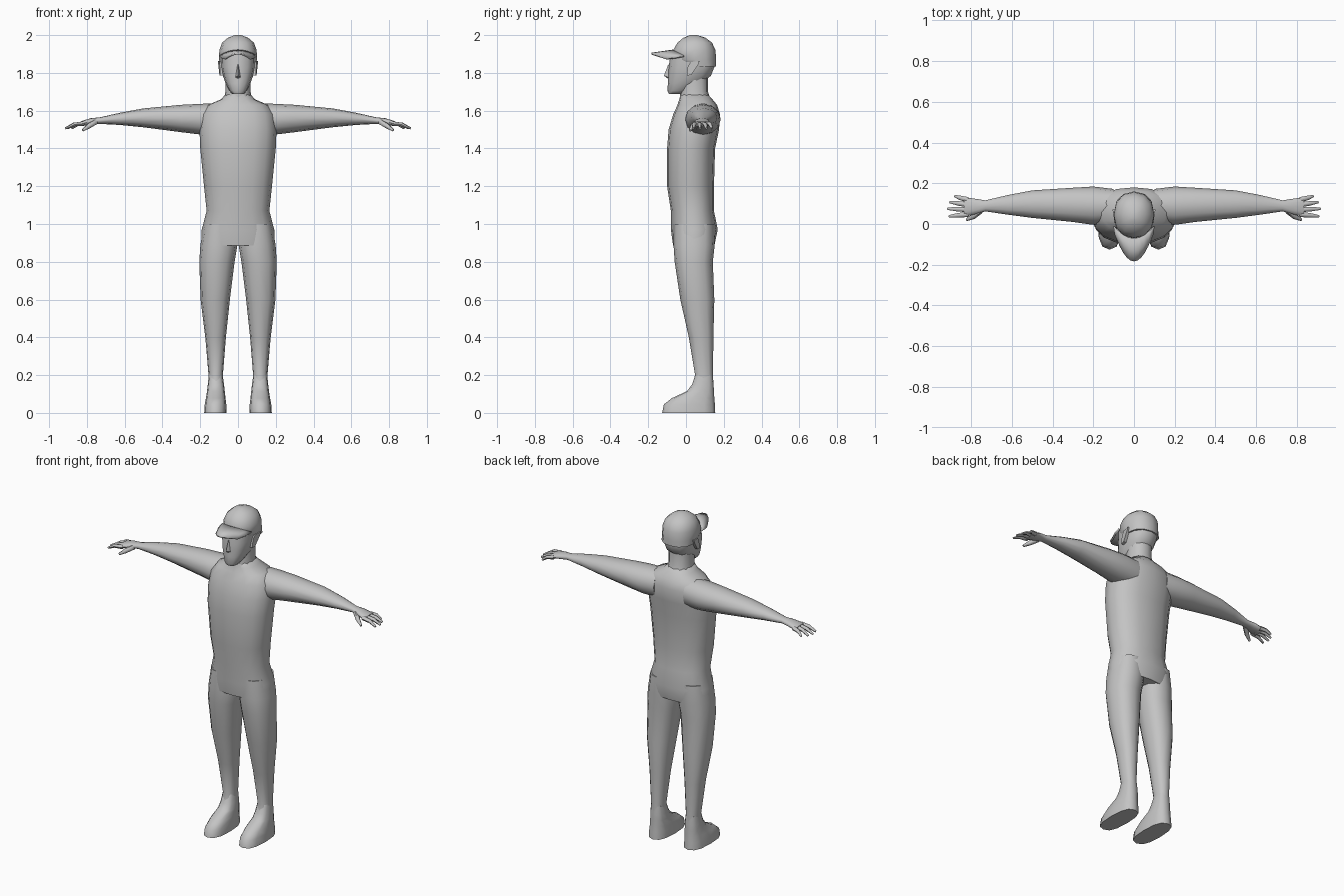
import bpy, bmesh, math
from mathutils import Vector

grey = bpy.data.materials.new("plain grey")
grey.diffuse_color = (0.55, 0.55, 0.55, 1)


def finish(name, bm, angle=60):
    bmesh.ops.recalc_face_normals(bm, faces=bm.faces)
    for f in bm.faces:
        f.smooth = True
    me = bpy.data.meshes.new(name)
    bm.to_mesh(me)
    bm.free()
    me.set_sharp_from_angle(angle=math.radians(angle))
    me.materials.append(grey)
    ob = bpy.data.objects.new(name, me)
    bpy.context.collection.objects.link(ob)
    return ob


def skin(name, rings, angle=60):
    """Bridge rings of points and cap both ends."""
    bm = bmesh.new()
    vs = [[bm.verts.new(p) for p in r] for r in rings]
    n = len(vs[0])
    for a, b in zip(vs, vs[1:]):
        for i in range(n):
            j = (i + 1) % n
            bm.faces.new((a[i], a[j], b[j], b[i]))
    bm.faces.new(vs[0])
    bm.faces.new(vs[-1])
    return finish(name, bm, angle)


def loft(name, sections, axis="z", side=1, n=12, power=2.3, angle=60):
    """Sections are (position, low_a, high_a, low_b, high_b) across the axis."""
    rings = []
    for t, a0, a1, b0, b1 in sections:
        ring = []
        for k in range(n):
            w = 2 * math.pi * k / n
            c, s = math.cos(w), math.sin(w)
            c = math.copysign(abs(c) ** (2 / power), c)
            s = math.copysign(abs(s) ** (2 / power), s)
            a = (a0 + a1) / 2 + c * (a1 - a0) / 2
            b = (b0 + b1) / 2 + s * (b1 - b0) / 2
            ring.append((side * a, b, t) if axis == "z" else (side * t, a, b))
        rings.append(ring)
    return skin(name, rings, angle)


def centred(rows):
    """(z, half_width, front, back) to loft sections."""
    return [(z, -w, w, f, b) for z, w, f, b in rows]


def finger(name, pts, radii, side):
    rings = []
    for i, p in enumerate(pts):
        d = (Vector(pts[min(i + 1, len(pts) - 1)]) - Vector(pts[max(i - 1, 0)])).normalized()
        u = d.cross(Vector((0, 0, 1))).normalized()
        v = u.cross(d)
        ring = []
        for k in range(6):
            w = math.pi * k / 3
            q = Vector(p) + radii[i] * (math.cos(w) * u + math.sin(w) * v)
            ring.append((side * q.x, q.y, q.z))
        rings.append(ring)
    return skin(name, rings)


# torso and neck
loft("torso", centred([
    (0.885, 0.195, -0.068, 0.150), (0.97, 0.192, -0.080, 0.168),
    (1.07, 0.166, -0.080, 0.148), (1.20, 0.180, -0.100, 0.148),
    (1.40, 0.200, -0.100, 0.154), (1.50, 0.204, -0.092, 0.175),
    (1.58, 0.195, -0.068, 0.180), (1.63, 0.160, -0.045, 0.165),
    (1.66, 0.090, -0.035, 0.140), (1.685, 0.068, -0.030, 0.118)]), n=16)
loft("neck", centred([
    (1.60, 0.090, -0.040, 0.150), (1.66, 0.074, -0.034, 0.130),
    (1.70, 0.067, -0.030, 0.116), (1.79, 0.067, -0.030, 0.116)]))

# head, nose
loft("head", centred([
    (1.688, 0.030, -0.090, -0.020), (1.705, 0.045, -0.098, 0.020),
    (1.745, 0.066, -0.096, 0.085), (1.785, 0.080, -0.096, 0.132),
    (1.83, 0.090, -0.092, 0.150), (1.90, 0.092, -0.082, 0.150)]), power=2.5)
bm = bmesh.new()
pts = [(0, -0.092, 1.85), (-0.018, -0.085, 1.775), (0.018, -0.085, 1.775),
       (0, -0.117, 1.785), (0, -0.090, 1.765)]
bmesh.ops.convex_hull(bm, input=[bm.verts.new(p) for p in pts])
finish("nose", bm, 30)

# cap crown
loft("cap_crown", centred([
    (1.835, 0.094, -0.010, 0.158), (1.87, 0.100, -0.070, 0.160),
    (1.92, 0.099, -0.068, 0.156), (1.96, 0.084, -0.045, 0.138),
    (1.985, 0.055, -0.015, 0.105), (2.0, 0.018, 0.020, 0.060)]), n=12, power=2.2)

# cap brim: curved plate drooping to the sides
bm = bmesh.new()
rows = []
for v in (0, 0.5, 1):
    row = []
    for i in range(9):
        u = i / 4 - 1
        x = u * (0.098 - 0.030 * v * v)
        y = -0.070 + 0.060 * u * u - v * (0.113 - 0.020 * u * u)
        z = 1.918 - 0.030 * u * u - 0.016 * v
        row.append(bm.verts.new((x, y, z)))
    rows.append(row)
for a, b in zip(rows, rows[1:]):
    for i in range(8):
        bm.faces.new((a[i], a[i + 1], b[i + 1], b[i]))
brim = finish("cap_brim", bm, 40)
mod = brim.modifiers.new("thickness", "SOLIDIFY")
mod.thickness = 0.010
mod.offset = 0

for side, label in ((1, "left"), (-1, "right")):
    # ear: slanted flat wedge
    bm = bmesh.new()
    outline = [(0.005, 1.785), (0.028, 1.79), (0.066, 1.845), (0.072, 1.862),
               (0.025, 1.858), (0.008, 1.83)]
    pts = [(side * x, y, z) for y, z in outline for x in (0.078, 0.094 + 0.16 * max(y, 0))]
    bmesh.ops.convex_hull(bm, input=[bm.verts.new(p) for p in pts])
    finish(label + "_ear", bm, 30)

    # arm running into the palm
    loft(label + "_arm", [
        (0.10, 0.010, 0.172, 1.470, 1.640), (0.20, -0.004, 0.184, 1.474, 1.636),
        (0.30, 0.010, 0.178, 1.486, 1.631), (0.50, 0.030, 0.165, 1.512, 1.612),
        (0.62, 0.046, 0.142, 1.524, 1.590), (0.73, 0.062, 0.116, 1.530, 1.565),
        (0.78, 0.048, 0.124, 1.524, 1.560), (0.835, 0.034, 0.132, 1.518, 1.543)],
        axis="x", side=side, power=2.1)

    # fingers and thumb
    tips = [(0.880, 0.137), (0.905, 0.108), (0.915, 0.075), (0.908, 0.038)]
    for i, (x, y) in enumerate(tips):
        base = (0.815, 0.119 - 0.024 * i, 1.532)
        mid = ((base[0] + x) / 2 + 0.005, (base[1] + y) / 2, 1.527)
        finger(f"{label}_finger_{i + 1}", [base, mid, (x, y, 1.506)],
               (0.013, 0.011, 0.006), side)
    finger(label + "_thumb", [(0.755, 0.066, 1.542), (0.79, 0.036, 1.518),
                              (0.822, 0.021, 1.496)], (0.016, 0.013, 0.007), side)

    # leg
    loft(label + "_leg", [
        (1.00, 0.015, 0.180, -0.065, 0.150), (0.89, 0.003, 0.199, -0.066, 0.152),
        (0.80, 0.018, 0.205, -0.060, 0.142), (0.60, 0.043, 0.198, -0.030, 0.150),
        (0.40, 0.064, 0.173, 0.015, 0.145), (0.20, 0.080, 0.156, 0.048, 0.143),
        (0.14, 0.075, 0.158, 0.030, 0.146)], side=side)

    # foot
    loft(label + "_foot", [
        (0.20, 0.081, 0.155, 0.050, 0.142), (0.15, 0.074, 0.160, 0.032, 0.146),
        (0.115, 0.070, 0.164, 0.005, 0.148), (0.078, 0.066, 0.170, -0.075, 0.150),
        (0.045, 0.062, 0.176, -0.117, 0.153), (0.0, 0.061, 0.179, -0.126, 0.155)],
        side=side, power=2.6)
